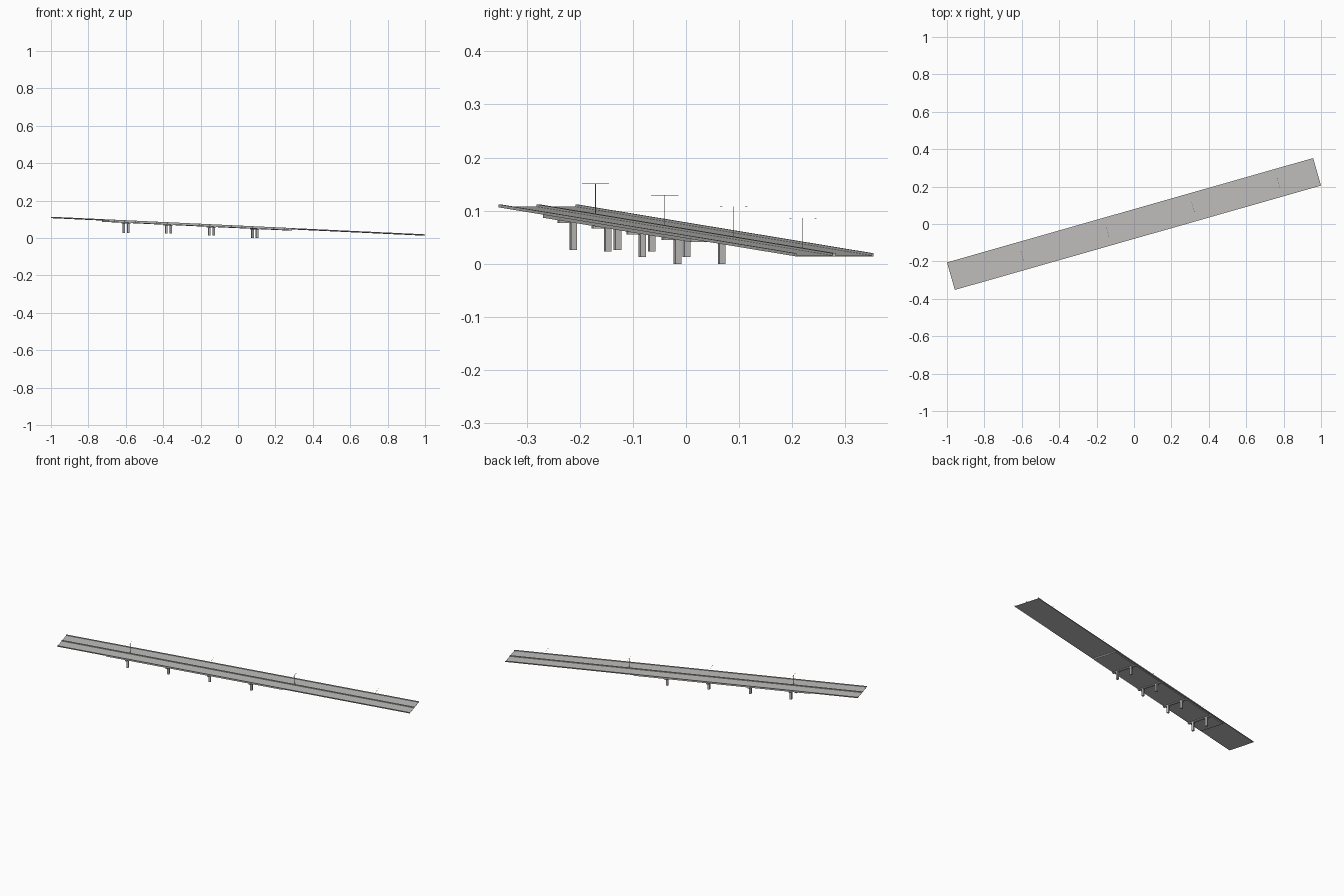
import bpy
import math

if "Cube" in bpy.data.objects:
    bpy.data.objects.remove(bpy.data.objects["Cube"])

ANGLE = math.atan2(0.274, 0.9617)
HALF_LEN, HALF_WID = 1.018, 0.0765


def material(name, rgb):
    m = bpy.data.materials.new(name)
    m.diffuse_color = (*rgb, 1)
    m.use_nodes = True
    m.node_tree.nodes["Principled BSDF"].inputs["Base Color"].default_value = m.diffuse_color
    return m


CONCRETE = material("concrete grey", (0.52, 0.515, 0.505))
STEEL = material("lamp grey", (0.4, 0.4, 0.4))


def deck_z(u):
    """Height of the road surface at distance u along the bridge."""
    return 0.0615 - 0.0452 * u


def block(name, u, v, low, high, mat=CONCRETE):
    """Block between u and v ranges; low and high are heights as functions of u."""
    verts = [(a, b, f(a)) for f in (low, high)
             for a, b in ((u[0], v[0]), (u[1], v[0]), (u[1], v[1]), (u[0], v[1]))]
    faces = [(3, 2, 1, 0), (4, 5, 6, 7), (0, 1, 5, 4),
             (1, 2, 6, 5), (2, 3, 7, 6), (3, 0, 4, 7)]
    mesh = bpy.data.meshes.new(name)
    mesh.from_pydata(verts, [], faces)
    mesh.materials.append(mat)
    obj = bpy.data.objects.new(name, mesh)
    obj.rotation_euler.z = ANGLE
    bpy.context.collection.objects.link(obj)
    return obj


def above(offset):
    return lambda u: deck_z(u) + offset


def level(z):
    return lambda u: z


# Sloping road deck
FULL = (-HALF_LEN, HALF_LEN)
block("road_deck", FULL, (-HALF_WID, HALF_WID), above(-0.0012), above(0))

# Side barriers and central divider
for side, v in (("near", -HALF_WID + 0.0015), ("far", HALF_WID - 0.0015)):
    block(side + "_barrier", FULL, (v - 0.0015, v + 0.0015), above(-0.0012), above(0.0045))
block("central_divider", FULL, (-0.003, 0.003), above(-0.0005), above(0.0045))

# Thicker girder slab under the raised spans
block("girder_slab", (-0.737, 0.28), (-0.07, 0.07), above(-0.008), above(-0.001))

# Piers: a cross cap on two columns
for i, (u, foot) in enumerate(((-0.622, 0.026), (-0.387, 0.0235), (-0.148, 0.013), (0.093, 0.0))):
    bottom = deck_z(u) - 0.0128
    block(f"pier_cap_{i + 1}", (u - 0.006, u + 0.006), (-0.073, 0.073),
          level(bottom), above(-0.007))
    for side in (-1, 1):
        v = side * 0.0432
        block(f"pier_column_{i + 1}", (u - 0.0058, u + 0.0058), (v - 0.0058, v + 0.0058),
              level(foot), level(bottom + 0.001))

# Twin-arm street lamps on the divider
for i in range(4):
    u = -0.622 + 0.475 * i
    top = deck_z(u) + 0.0615
    block(f"lamp_pole_{i + 1}", (u - 0.0005, u + 0.0005), (-0.0005, 0.0005),
          above(0.004), level(top), STEEL)
    block(f"lamp_arm_{i + 1}", (u - 0.0004, u + 0.0004), (-0.025, 0.025),
          level(top - 0.0006), level(top), STEEL)
    for side in (-1, 1):
        v = side * 0.0245
        block(f"lamp_head_{i + 1}", (u - 0.0008, u + 0.0008), (v - 0.002, v + 0.002),
              level(top - 0.001), level(top), STEEL)
